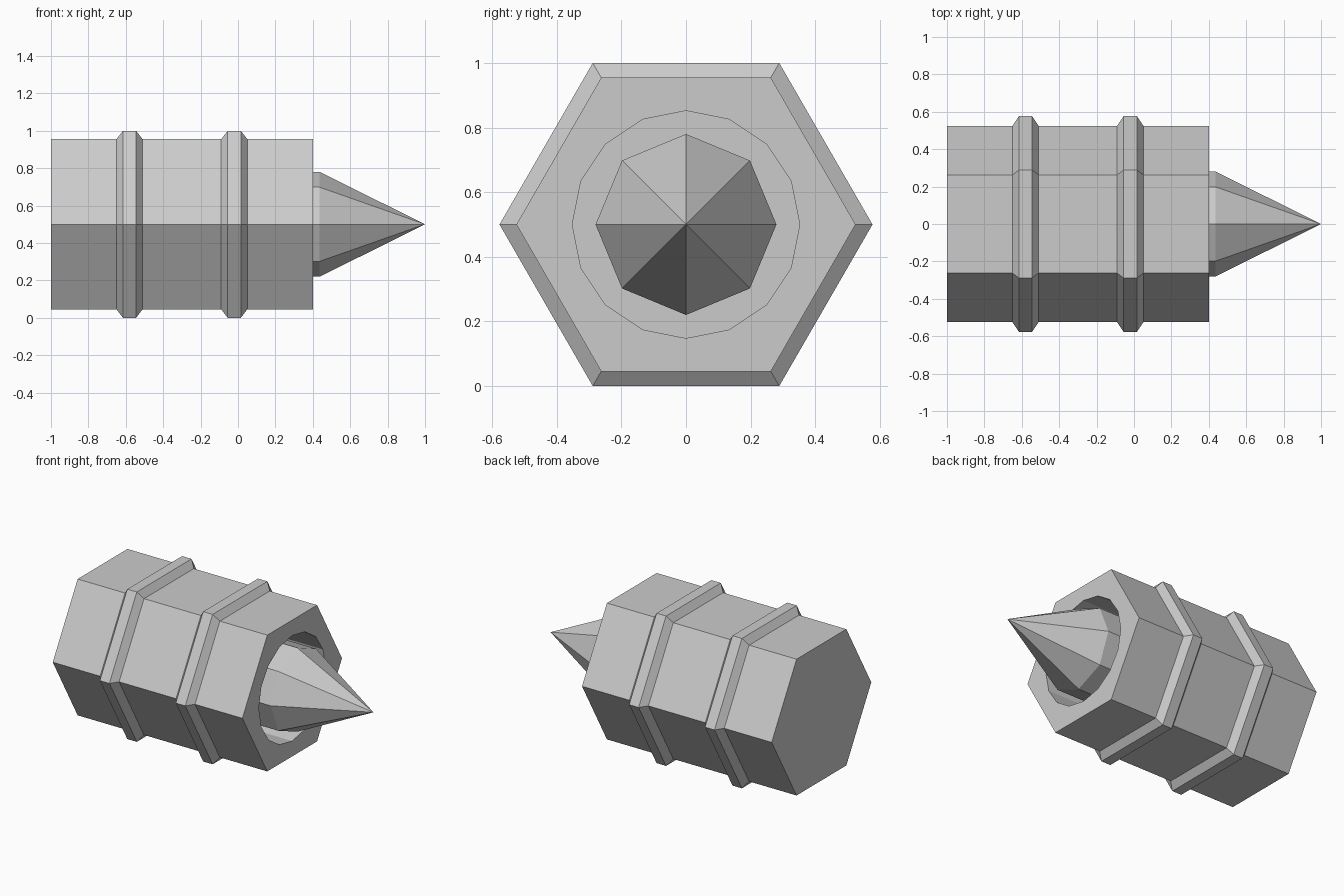
import bpy, bmesh
from math import cos, sin, tau

if "Cube" in bpy.data.objects:
    bpy.data.objects.remove(bpy.data.objects["Cube"])


def lathe_x(name, sides, profile):
    """Closed faceted solid around the x axis at z = 0.5, from (x, radius) points."""
    bm = bmesh.new()
    rings = []
    for x, r in profile:
        count = sides if r > 0 else 1
        rings.append([bm.verts.new((x, r * cos(tau * i / sides), 0.5 + r * sin(tau * i / sides)))
                      for i in range(count)])
    for a, b in zip(rings, rings[1:]):
        for i in range(sides):
            j = (i + 1) % sides
            bm.faces.new((a[i], a[j], b[j], b[i]) if len(b) > 1 else (a[i], a[j], b[0]))
    for ring in (rings[0], rings[-1]):
        if len(ring) > 1:
            bm.faces.new(ring)
    bmesh.ops.recalc_face_normals(bm, faces=bm.faces)
    mesh = bpy.data.meshes.new(name)
    bm.to_mesh(mesh)
    bm.free()
    obj = bpy.data.objects.new(name, mesh)
    bpy.context.collection.objects.link(obj)
    return obj


# Hexagonal casing with two raised, bevelled bands
R, BAND_R = 0.525, 0.5774
profile = [(-1.0, R)]
for x in (-0.58, -0.02):
    profile += [(x - 0.07, R), (x - 0.035, BAND_R), (x + 0.035, BAND_R), (x + 0.07, R)]
profile.append((0.4, R))
casing = lathe_x("casing", 6, profile)

# Sixteen-sided socket in the front end
cutter = lathe_x("socket_cutter", 16, [(0.0, 0.352), (0.6, 0.352)])
cutter.hide_render = True
cutter.hide_viewport = True
socket = casing.modifiers.new("socket", 'BOOLEAN')
socket.operation = 'DIFFERENCE'
socket.solver = 'EXACT'
socket.object = cutter

# Eight-sided spike seated in the socket
lathe_x("spike", 8, [(-0.02, 0.28), (0.437, 0.28), (1.0, 0)])
